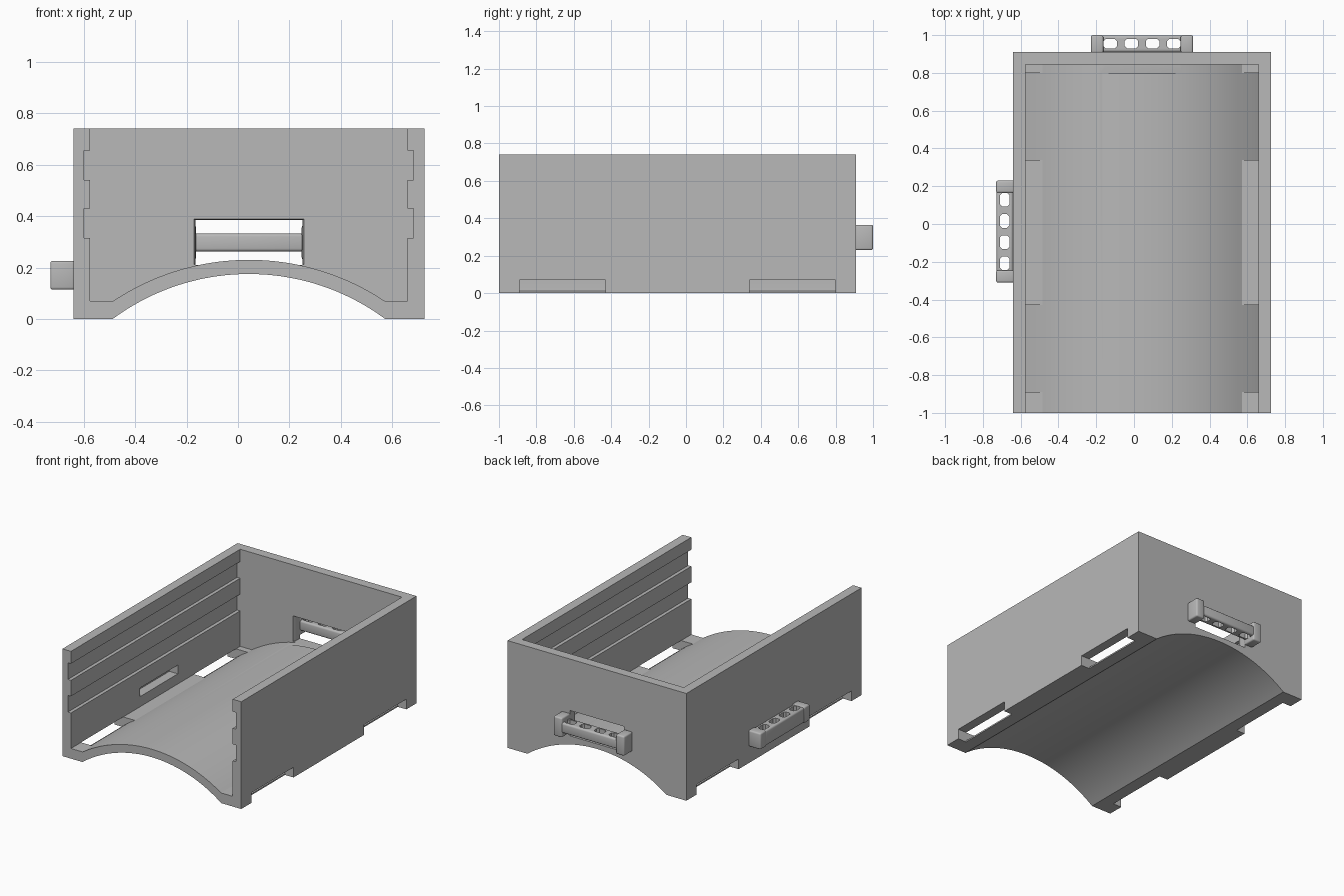
import bpy, bmesh, math
from mathutils import Matrix

cube = bpy.data.objects.get("Cube")
if cube:
    bpy.data.objects.remove(cube)

grey = bpy.data.materials.new("plain grey")
grey.use_nodes = True
grey.diffuse_color = (0.48, 0.48, 0.48, 1)
grey.node_tree.nodes["Principled BSDF"].inputs["Base Color"].default_value = (0.48, 0.48, 0.48, 1)

CX = 0.0425                       # middle of the tray
FRONT, BACK, INNER_BACK = -1.0, 0.91, 0.845
OUT, IN, GROOVE = 0.6825, 0.6175, 0.641   # half widths
TOP, FLOOR = 0.74, 0.07


def make(name, bm):
    bmesh.ops.recalc_face_normals(bm, faces=bm.faces[:])
    mesh = bpy.data.meshes.new(name)
    bm.to_mesh(mesh)
    bm.free()
    mesh.materials.append(grey)
    obj = bpy.data.objects.new(name, mesh)
    bpy.context.collection.objects.link(obj)
    return obj


def extrude(bm, corners, step):
    """Add a solid made by sweeping a closed outline along step."""
    face = bm.faces.new([bm.verts.new(c) for c in corners])
    out = bmesh.ops.extrude_face_region(bm, geom=[face])["geom"]
    bmesh.ops.translate(bm, vec=step, verts=[g for g in out if isinstance(g, bmesh.types.BMVert)])
    bm.faces.ensure_lookup_table()


def prism(name, outline, y0, y1):
    bm = bmesh.new()
    extrude(bm, [(CX + x, y0, z) for x, z in outline], (0, y1 - y0, 0))
    return make(name, bm)


def box(name, lo, hi):
    bm = bmesh.new()
    size = [b - a for a, b in zip(lo, hi)]
    mid = [(a + b) / 2 for a, b in zip(lo, hi)]
    bmesh.ops.create_cube(bm, size=1, matrix=Matrix.Translation(mid) @ Matrix.Diagonal((*size, 1)))
    return make(name, bm)


def activate(obj):
    bpy.ops.object.select_all(action="DESELECT")
    obj.select_set(True)
    bpy.context.view_layer.objects.active = obj


def cut(obj, cutter):
    mod = obj.modifiers.new("cut", "BOOLEAN")
    mod.operation, mod.solver, mod.object = "DIFFERENCE", "EXACT", cutter
    activate(obj)
    bpy.ops.object.modifier_apply(modifier=mod.name)
    bpy.data.objects.remove(cutter)


def soften(obj, width):
    mod = obj.modifiers.new("bevel", "BEVEL")
    mod.width, mod.segments = width, 3
    activate(obj)
    bpy.ops.object.modifier_apply(modifier=mod.name)


def smooth(obj):
    activate(obj)
    bpy.ops.object.shade_smooth_by_angle(angle=math.radians(30))


def arch(half, base, peak, steps=48):
    """Circular arc from -half to +half."""
    rise = peak - base
    r = (half ** 2 + rise ** 2) / (2 * rise)
    a = math.asin(half / r)
    angles = [-a + 2 * a * i / steps for i in range(steps + 1)]
    return [(r * math.sin(t), peak - r + r * math.cos(t)) for t in angles]


# Tray: solid block with arched underside
outline = [(-OUT, 0)] + arch(0.53, 0, 0.175) + [(OUT, 0), (OUT, TOP), (-OUT, TOP)]
tray = prism("tray", outline, FRONT, BACK)

# Hollow interior with two rail grooves in each side wall
side = [(IN, FLOOR)]
for z0, z1 in ((0.315, 0.43), (0.54, 0.655)):
    side += [(IN, z0), (GROOVE, z0), (GROOVE, z1), (IN, z1)]
side.append((IN, 0.9))
hollow = arch(0.528, FLOOR, 0.23) + side + [(-x, z) for x, z in reversed(side)]
cut(tray, prism("hollow_cutter", hollow, FRONT - 0.1, INNER_BACK))

# Drain slots along the foot of both side walls
slot = [(0.8, FLOOR), (IN, FLOOR), (0.6, 0.09), (0.53, 0.09), (0.528, FLOOR),
        (0.575, 0.041), (IN, 0.01), (IN, -0.05), (0.8, -0.05)]
for s in (-1, 1):
    for y0, y1 in ((-0.89, -0.43), (0.34, 0.80)):
        cut(tray, prism("slot_cutter", [(s * x, z) for x, z in slot], y0, y1))

# Window in the back wall, flared towards the inside
window = box("window_cutter", (-0.165, 0.80, 0.21), (0.25, 0.95, 0.385))
cut(tray, window)
flare = box("flare_cutter", (-0.185, 0.80, 0.205), (0.27, 0.865, 0.395))
for v in flare.data.vertices:
    if v.co.y > 0.85:
        v.co.x += 0.02 if v.co.x < 0 else -0.02
        v.co.z += 0.01 if v.co.z < 0.3 else -0.01
cut(tray, flare)

# Narrow opening in the right wall
cut(tray, box("opening_cutter", (-0.70, -0.245, 0.14), (-0.50, 0.165, 0.20)))
smooth(tray)


def handle(name, place, turn, post_h, bar_h):
    """Strap loop: two end posts and a bar pierced by four holes."""
    parts = []
    for s in (-1, 1):
        post = box(name + "_post", (s * 0.2375 - 0.0325, -0.005, -post_h / 2),
                   (s * 0.2375 + 0.0325, 0.09, post_h / 2))
        soften(post, 0.01)
        parts.append(post)
    bar = box(name + "_bar", (-0.215, 0, -bar_h / 2), (0.215, 0.088, bar_h / 2))
    soften(bar, 0.012)
    bm = bmesh.new()
    w, d, c = 0.036, 0.025, 0.012
    for i in range(4):
        x = (i - 1.5) * 0.112
        ring = [(w, c - d), (w, d - c), (w - c, d), (c - w, d),
                (-w, d - c), (-w, c - d), (c - w, -d), (w - c, -d)]
        extrude(bm, [(x + a, 0.045 + b, -0.2) for a, b in ring], (0, 0, 0.4))
    cut(bar, make("hole_cutter", bm))
    parts.append(bar)
    for part in parts:
        part.data.transform(Matrix.Translation(place) @ Matrix.Rotation(turn, 4, "Z"))
        smooth(part)


handle("back_handle", (CX, BACK, 0.2975), 0, 0.135, 0.07)
handle("right_handle", (CX - OUT, -0.04, 0.17), math.pi / 2, 0.112, 0.106)
